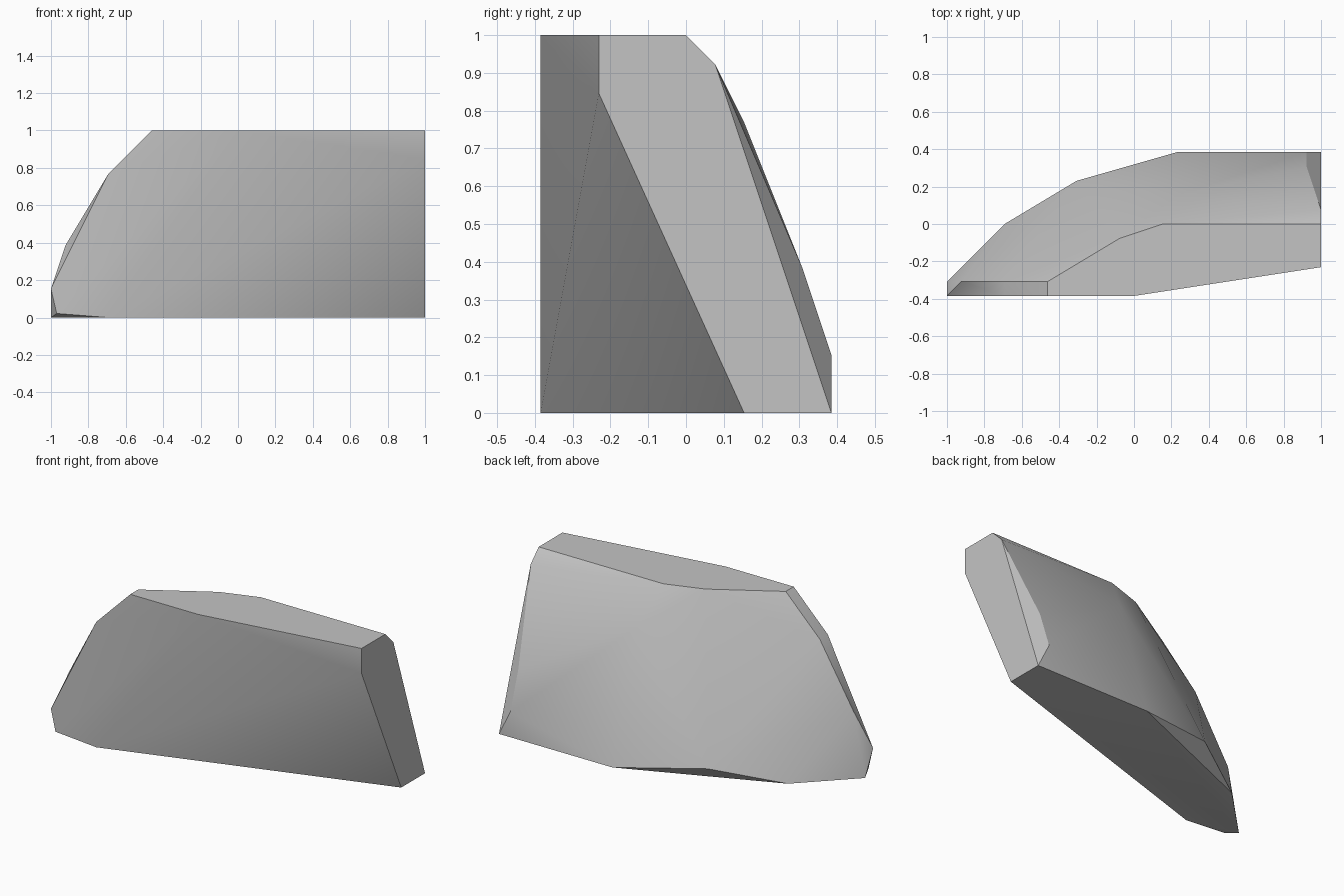
import bpy
import bmesh
import math
from mathutils import Vector

UNIT = 1 / 13  # the block is laid out on a whole-number grid


def remove_default_cube():
    cube = bpy.data.objects.get("Cube")
    if cube:
        bpy.data.objects.remove(cube, do_unlink=True)


def make_material(name, colour):
    material = bpy.data.materials.new(name)
    material.use_nodes = True
    material.diffuse_color = colour
    shader = material.node_tree.nodes["Principled BSDF"]
    shader.inputs["Base Color"].default_value = colour
    return material


def on_plane(axis, value, pairs):
    """Place a flat outline on the plane where the given axis has one value."""
    points = []
    for first, second in pairs:
        coords = [first, second]
        coords.insert("xyz".index(axis), value)
        points.append(Vector(coords) * UNIT)
    return points


def make_convex_block(name, points, material):
    bm = bmesh.new()
    for point in points:
        bm.verts.new(point)
    bmesh.ops.remove_doubles(bm, verts=bm.verts[:], dist=UNIT / 100)
    hull = bmesh.ops.convex_hull(bm, input=bm.verts[:])
    leftover = set(hull["geom_interior"]) | set(hull["geom_unused"])
    loose = [item for item in leftover if isinstance(item, bmesh.types.BMVert)]
    bmesh.ops.delete(bm, geom=loose, context="VERTS")
    # Merge the coplanar triangles into clean flat faces
    bmesh.ops.dissolve_limit(bm, angle_limit=math.radians(0.5),
                             verts=bm.verts[:], edges=bm.edges[:])
    bmesh.ops.recalc_face_normals(bm, faces=bm.faces[:])

    mesh = bpy.data.meshes.new(name)
    bm.to_mesh(mesh)
    bm.free()
    mesh.materials.append(material)
    block = bpy.data.objects.new(name, mesh)
    bpy.context.collection.objects.link(block)
    return block


remove_default_cube()
grey = make_material("stone_grey", (0.55, 0.55, 0.55, 1))

# Flat top, curving forward at the right end
top = on_plane("z", 13, [(-6, -5), (-6, -4), (-1, -1), (2, 0),
                         (13, 0), (13, -3), (0, -5)])
# Flat underside
underside = on_plane("z", 0, [(13, 2), (13, 5), (3, 5), (-9, 0),
                              (-13, -4), (-9, -5)])
# Leaning cut face at the left end
left_end = on_plane("x", 13, [(-3, 13), (0, 13), (1, 12), (5, 0),
                              (2, 0), (-3, 11)])
# Bevelled back corner beside the left end
left_bevel = on_plane("x", 12, [(4, 5), (5, 2)])
# Front face and the narrow strip around the tapered right end
front_face = on_plane("y", -5, [(-9, 10), (-13, 2), (-12.6, 0.28)])
right_strip = on_plane("y", -4, [(-12, 5), (-9, 10)])
# Bulging back and its raised lower edge
back_bulge = on_plane("y", 2, [(3, 10)])
back_lower = on_plane("y", 3, [(-4, 1)])

outlines = (top, underside, left_end, left_bevel,
            front_face, right_strip, back_bulge, back_lower)
all_points = [point for outline in outlines for point in outline]
block = make_convex_block("curved_stone_block", all_points, grey)

# Soft shading on the curved sides, crisp cut edges
bpy.ops.object.select_all(action="DESELECT")
block.select_set(True)
bpy.context.view_layer.objects.active = block
bpy.ops.object.shade_smooth_by_angle(angle=math.radians(30))
